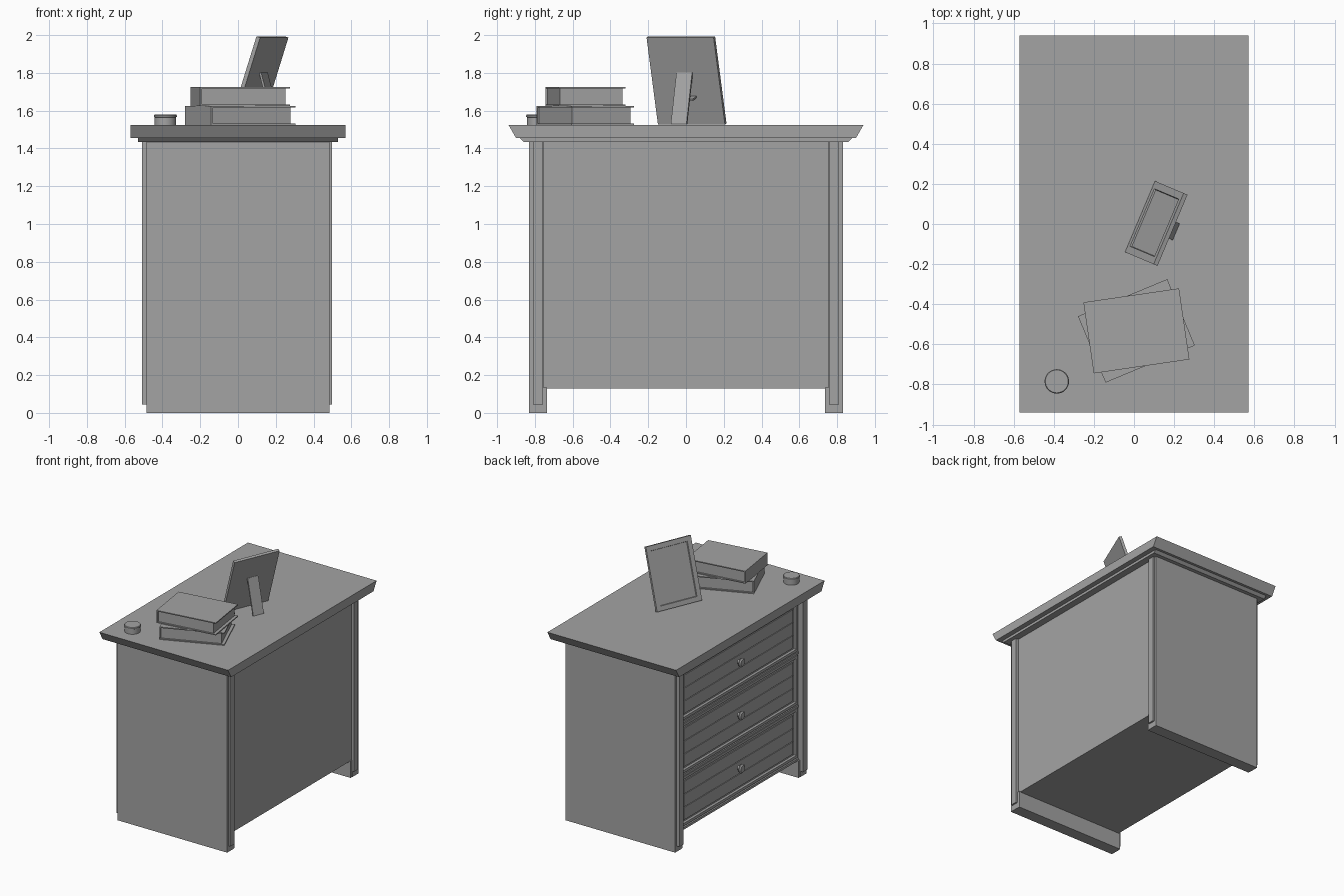
import bpy, bmesh, math
from mathutils import Matrix, Vector

if "Cube" in bpy.data.objects:
    bpy.data.objects.remove(bpy.data.objects["Cube"])

grey = bpy.data.materials.new("mid grey")
grey.diffuse_color = (0.37, 0.37, 0.37, 1)
grey.use_nodes = True
grey.node_tree.nodes["Principled BSDF"].inputs["Base Color"].default_value = grey.diffuse_color


def finish(name, bm, matrix=None):
    bmesh.ops.recalc_face_normals(bm, faces=bm.faces)
    me = bpy.data.meshes.new(name)
    bm.to_mesh(me)
    bm.free()
    me.materials.append(grey)
    ob = bpy.data.objects.new(name, me)
    bpy.context.collection.objects.link(ob)
    if matrix:
        ob.matrix_world = matrix
    return ob


def slab(name, x, y, z, y_low=None, matrix=None):
    """Box from (min, max) ranges; y_low narrows the bottom edge."""
    bm = bmesh.new()
    y_low = y_low or y
    vs = [bm.verts.new((px, py, pz)) for pz, yy in zip(z, (y_low, y))
          for px, py in ((x[0], yy[0]), (x[1], yy[0]), (x[1], yy[1]), (x[0], yy[1]))]
    bm.faces.new(vs[:4][::-1])
    bm.faces.new(vs[4:])
    for i in range(4):
        j = (i + 1) % 4
        bm.faces.new((vs[i], vs[j], vs[4 + j], vs[4 + i]))
    return finish(name, bm, matrix)


def lathe(name, profile, matrix, steps=24):
    """Spin (radius, height) points around local z."""
    bm = bmesh.new()
    vs = [bm.verts.new((r, 0, h)) for r, h in profile]
    es = [bm.edges.new(p) for p in zip(vs, vs[1:])]
    bmesh.ops.spin(bm, geom=vs + es, cent=(0, 0, 0), axis=(0, 0, 1),
                   angle=2 * math.pi, steps=steps)
    bmesh.ops.remove_doubles(bm, verts=bm.verts, dist=1e-5)
    ob = finish(name, bm, matrix)
    bpy.ops.object.select_all(action='DESELECT')
    bpy.context.view_layer.objects.active = ob
    ob.select_set(True)
    bpy.ops.object.shade_smooth_by_angle(angle=math.radians(35))
    return ob


# Top with undercut ends, and the moulding below it
slab("desk_top", (-.57, .57), (-.94, .94), (1.455, 1.525), (-.9, .9))
slab("top_moulding", (-.53, .53), (-.88, .88), (1.435, 1.455), (-.86, .86))

# Carcass, end panels, feet and corner trims
slab("carcass", (-.445, .475), (-.76, .76), (.13, 1.436))
for s in (-1, 1):
    def span(a, b):
        return tuple(sorted((s * a, s * b)))
    slab("end_panel", (-.485, .485), span(.755, .83), (0, 1.436))
    slab("foot", (-.483, .483), span(.735, .80), (0, .135))
    slab("right_trim", (.48, .498), span(.757, .81), (.045, 1.436))
    slab("left_trim", (-.508, -.48), span(.757, .81), (.045, 1.436))

# Rails between the drawers
for z in (.13, .557, .985, 1.41):
    slab("drawer_rail", (-.47, -.44), (-.756, .756), (z, z + .018))

# Drawers: bordered front, plank field, round knob
for zc in (.358, .783, 1.208):
    bm = bmesh.new()
    bmesh.ops.create_cube(bm, size=1, matrix=Matrix.Translation((-.455, 0, zc))
                          @ Matrix.Diagonal((.035, 1.48, .395, 1)))
    bm.normal_update()
    front = [f for f in bm.faces if f.normal.x < -.9]
    bmesh.ops.inset_region(bm, faces=front, thickness=.03, depth=0)
    bmesh.ops.inset_region(bm, faces=front, thickness=.012, depth=-.012)
    finish("drawer_front", bm)
    for k in (-1, 0, 1):
        z = zc + k * .104
        slab("drawer_plank", (-.467, -.455), (-.69, .69), (z - .0495, z + .0495))
    lathe("drawer_knob", [(0, 0), (.018, 0), (.016, .015), (.034, .022),
                          (.036, .03), (.026, .039), (0, .042)],
          Matrix.Translation((-.466, 0, zc)) @ Matrix.Rotation(-math.pi / 2, 4, 'Y'))

# Two stacked books, spine on the left end
for name, z0, deg in (("lower_book", 1.525, 22.6), ("upper_book", 1.625, 8.3)):
    m = Matrix.Translation((.012, -.533, z0)) @ Matrix.Rotation(math.radians(deg), 4, 'Z')
    for part, z in (("bottom", (0, .008)), ("top", (.092, .1))):
        slab(f"{name}_{part}_cover", (-.241, .241), (-.179, .179), z, matrix=m)
    slab(f"{name}_pages", (-.235, .218), (-.168, .168), (.007, .093), matrix=m)
    slab(f"{name}_spine", (-.241, -.232), (-.179, .179), (0, .1), matrix=m)

# Small round pot with a lid line
lathe("small_pot", [(0, 0), (.057, 0), (.057, .04), (.061, .042), (.061, .05),
                    (.057, .055), (0, .055)],
      Matrix.Translation((-.385, -.785, 1.525)), 32)

# Leaning picture frame: u along its width, v up its face, w out of its back
tilt = math.radians(18.6)
u = Vector((.389, .921, 0)).normalized()
up = Vector((0, 0, 1))
back = u.cross(up)
v = back * math.sin(tilt) + up * math.cos(tilt)
w = u.cross(v)
base = Vector((.03, .037, 1.533))


def axes(a, b, c, o):
    m = Matrix((a, b, c)).transposed().to_4x4()
    m.translation = o
    return m


bm = bmesh.new()
bmesh.ops.create_cube(bm, size=1, matrix=Matrix.Translation((0, .243, .011))
                      @ Matrix.Diagonal((.385, .486, .022, 1)))
bm.normal_update()
face = [f for f in bm.faces if f.normal.z < -.9]
bmesh.ops.inset_region(bm, faces=face, thickness=.052, depth=0)
bmesh.ops.inset_region(bm, faces=face, thickness=.004, depth=-.008)
finish("picture_frame", bm, axes(u, v, w, base))

# Prop leg behind the frame with its short brace
hinge = base + v * .29 + w * .022
foot = base + back * .19
foot.z = 1.528
leg = (hinge - foot).normalized()
out = u.cross(leg)
slab("frame_prop", (-.045, .045), (-.006, .006), (0, (hinge - foot).length),
     matrix=axes(u, -out, leg, foot))
slab("prop_brace", (.02, .05), (.15, .16), (.02, .075), matrix=axes(u, v, w, base))
